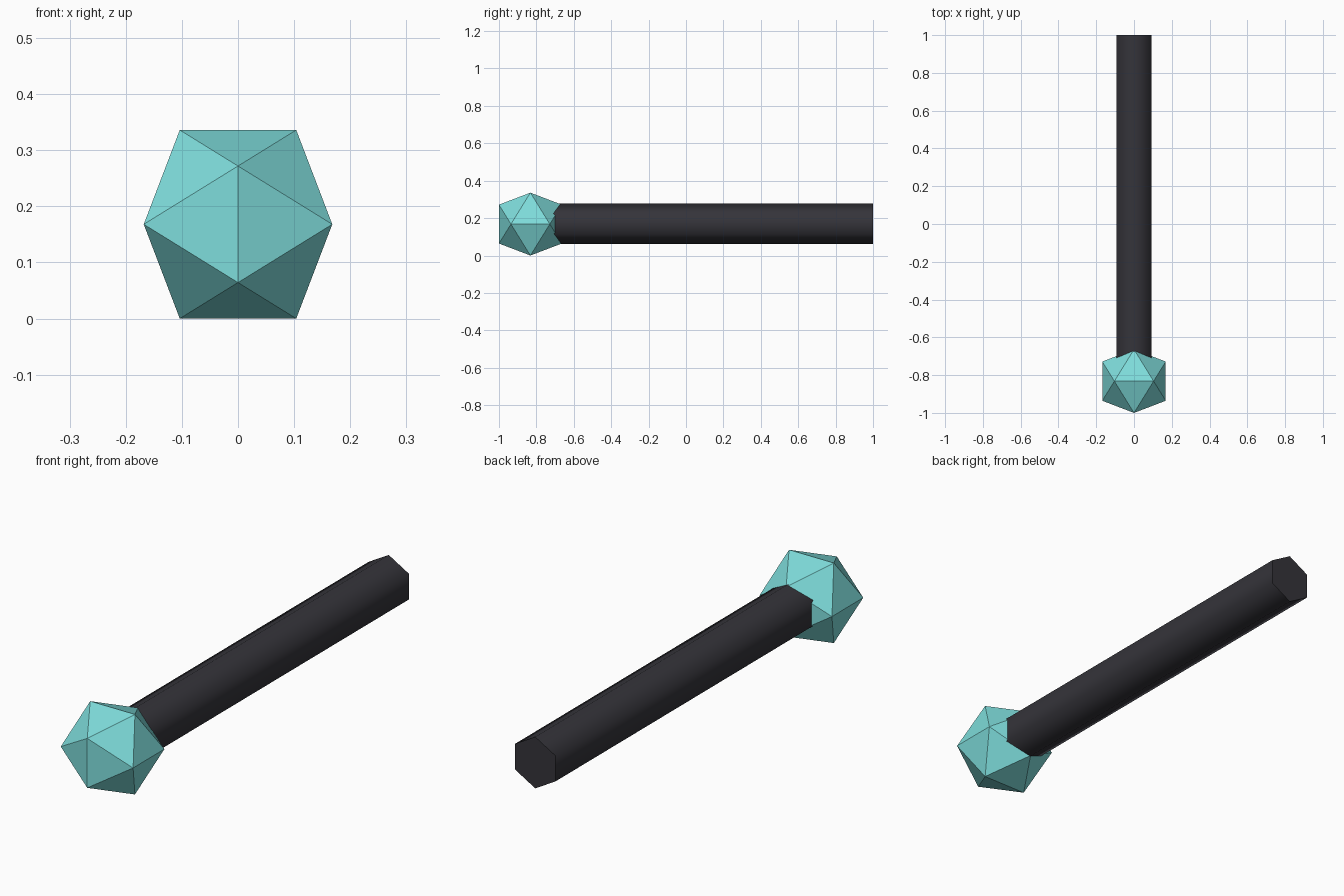
import bpy
import bmesh
from math import radians, sqrt

cube = bpy.data.objects.get("Cube")
if cube:
    bpy.data.objects.remove(cube, do_unlink=True)


def material(name, rgb):
    mat = bpy.data.materials.new(name)
    mat.use_nodes = True
    mat.diffuse_color = (*rgb, 1)
    mat.node_tree.nodes["Principled BSDF"].inputs["Base Color"].default_value = (*rgb, 1)
    return mat


HEAD_R = 0.168            # half the width of the head
HEAD_Y = -1 + HEAD_R
SHAFT_R = 0.108

# Head: icosahedron from three crossed golden rectangles
short = HEAD_R * (sqrt(5) - 1) / 2
bm = bmesh.new()
for a in (-short, short):
    for b in (-HEAD_R, HEAD_R):
        for corner in ((a, 0, b), (b, a, 0), (0, b, a)):
            bm.verts.new(corner)
bmesh.ops.convex_hull(bm, input=bm.verts)
bmesh.ops.recalc_face_normals(bm, faces=bm.faces)
mesh = bpy.data.meshes.new("faceted_head")
bm.to_mesh(mesh)
bm.free()
head = bpy.data.objects.new("faceted_head", mesh)
head.location = (0, HEAD_Y, HEAD_R)
bpy.context.collection.objects.link(head)
mesh.materials.append(material("turquoise", (0.21, 0.72, 0.71)))

# Shaft: six-sided rod from the middle of the head to the back, smooth sides
bpy.ops.mesh.primitive_cylinder_add(
    vertices=6, radius=SHAFT_R, depth=1 - HEAD_Y,
    location=(0, (1 + HEAD_Y) / 2, HEAD_R + 0.002), rotation=(radians(90), 0, 0))
shaft = bpy.context.object
shaft.name = "shaft"
shaft.data.materials.append(material("charcoal", (0.035, 0.034, 0.042)))
bpy.ops.object.shade_smooth_by_angle(angle=radians(70))
